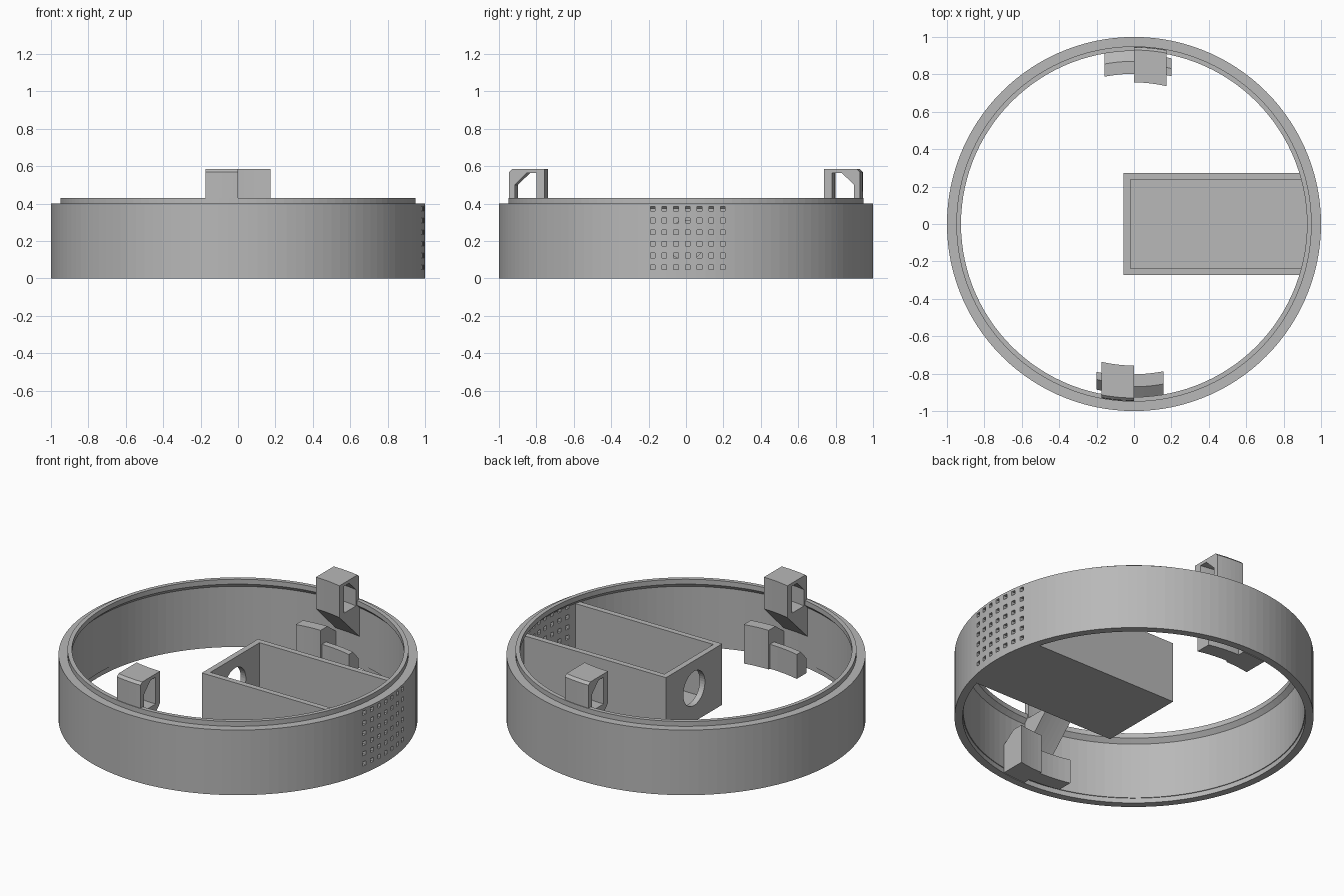
import bpy, bmesh, math
from math import sqrt, sin, cos, pi

cube = bpy.data.objects.get("Cube")
if cube:
    bpy.data.objects.remove(cube)

GREY = (0.48, 0.48, 0.48, 1)
grey = bpy.data.materials.new("plain_grey")
grey.use_nodes = True
grey.diffuse_color = GREY
grey.node_tree.nodes["Principled BSDF"].inputs["Base Color"].default_value = GREY


def finish(name, bm):
    bmesh.ops.recalc_face_normals(bm, faces=bm.faces)
    mesh = bpy.data.meshes.new(name)
    bm.to_mesh(mesh)
    bm.free()
    mesh.materials.append(grey)
    ob = bpy.data.objects.new(name, mesh)
    bpy.context.collection.objects.link(ob)
    return ob


def loft(bm, rings, close=False):
    """Skin closed rings of vertices; close joins the last ring to the first."""
    pairs = list(zip(rings, rings[1:])) + ([(rings[-1], rings[0])] if close else [])
    for a, b in pairs:
        n = len(a)
        for i in range(n):
            j = (i + 1) % n
            bm.faces.new((a[i], a[j], b[j], b[i]))


def prism(bm, outline, z0, z1):
    rings = [[bm.verts.new((x, y, z)) for x, y in outline] for z in (z0, z1)]
    loft(bm, rings)
    for r in rings:
        bm.faces.new(r)


def cut(ob, cutter):
    mod = ob.modifiers.new("cut", "BOOLEAN")
    mod.operation = "DIFFERENCE"
    mod.solver = "EXACT"
    mod.object = cutter
    cutter.hide_render = True
    cutter.hide_viewport = True
    cutter.display_type = "WIRE"


def arc_bar(name, section, x0, x1, turn, hole=None, steps=6):
    """Sweep a (radius, height) section round the axis, ends cut square in x."""
    bm = bmesh.new()

    def sweep(points):
        rings = []
        for k in range(steps + 1):
            x = x0 + (x1 - x0) * k / steps
            rings.append([bm.verts.new((turn * x, turn * sqrt(r * r - x * x), z))
                          for r, z in points])
        loft(bm, rings)
        return rings

    outer = sweep(section)
    if hole:
        inner = sweep(hole)
        for k in (0, -1):
            n = len(section)
            for i in range(n):
                j = (i + 1) % n
                bm.faces.new((outer[k][i], outer[k][j], inner[k][j], inner[k][i]))
    else:
        for k in (0, -1):
            bm.faces.new(outer[k])
    return finish(name, bm)


# Ring wall with a raised lip on top and a matching rebate underneath
profile = [(1, 0), (1, .4), (.95, .4), (.95, .43), (.925, .43), (.925, .4),
           (.95, .375), (.95, .03), (.955, .03), (.955, 0)]
SEGMENTS = 120
bm = bmesh.new()
loft(bm, [[bm.verts.new((r * cos(a), r * sin(a), z)) for r, z in profile]
          for a in (2 * pi * k / SEGMENTS for k in range(SEGMENTS))], close=True)
ring = finish("ring_wall", bm)

# Grid of square vent holes through the wall
bm = bmesh.new()
for col in range(7):
    for row in range(6):
        y, z, h = -.178 + .0625 * col, .06 + .0625 * row, .0125
        prism(bm, [(.9, y - h), (1.1, y - h), (1.1, y + h), (.9, y + h)], z - h, z + h)
cut(ring, finish("vent_cutter", bm))

# Open-topped compartment ending against the ring
BACK, HALF, WALL, TOP = -.055, .273, .035, .375
inner = HALF - WALL
bm = bmesh.new()
prism(bm, [(BACK, -HALF), (.93, -HALF), (.93, -inner), (BACK + WALL, -inner),
           (BACK + WALL, inner), (.93, inner), (.93, HALF), (BACK, HALF)], 0, TOP)
walls = finish("compartment_walls", bm)

bm = bmesh.new()
ys = [-inner + 2 * inner * k / 10 for k in range(11)]
prism(bm, [(BACK + WALL, -inner)] + [(sqrt(.956 ** 2 - y * y), y) for y in ys]
      + [(BACK + WALL, inner)], 0, WALL)
finish("compartment_floor", bm)

# Round cable hole in the compartment's inner end
bm = bmesh.new()
loops = [[bm.verts.new((x, .105 * cos(a), .205 + .105 * sin(a)))
          for a in (2 * pi * k / 40 for k in range(40))] for x in (-.15, .05)]
loft(bm, loops)
for l in loops:
    bm.faces.new(l)
cut(walls, finish("cable_hole_cutter", bm))

# Stacking clips, front and back: socket above, block and tongue below
socket = [(.757, .39), (.757, .585), (.93, .585), (.945, .57), (.948, .2)]
opening = [(.8, .4), (.8, .565), (.85, .565), (.915, .5), (.915, .4)]
block = [(.803, 0), (.803, .24), (.87, .24), (.95, .18), (.95, 0)]
tongue = [(.815, 0), (.815, .15), (.855, .15), (.908, .09), (.908, 0)]
for side, turn in (("back", 1), ("front", -1)):
    arc_bar(side + "_clip_socket", socket, 0, .173, turn, opening)
    arc_bar(side + "_clip_block", block, -.158, 0, turn)
    arc_bar(side + "_clip_tongue", tongue, -.02, .2, turn)
